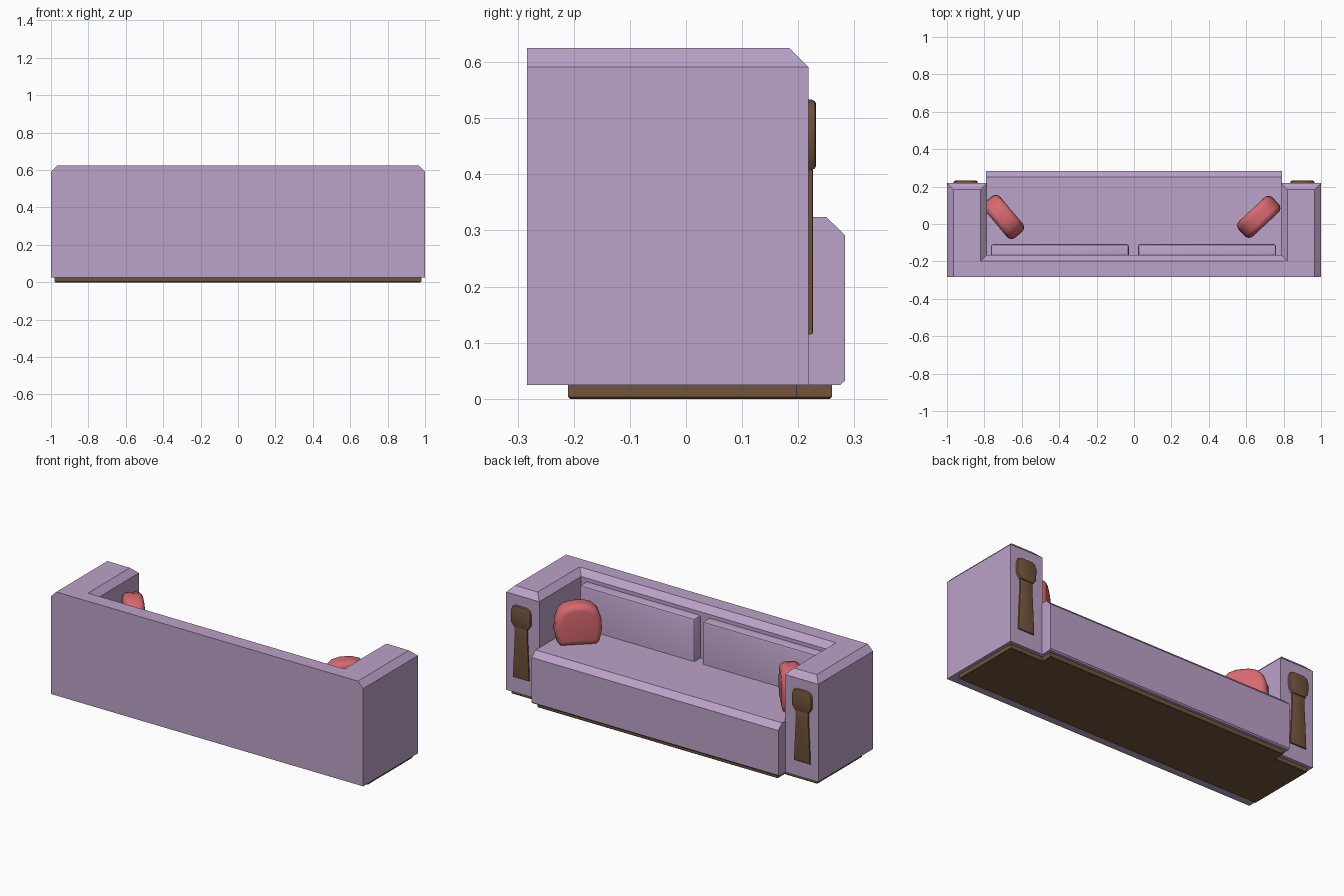
import bpy, bmesh, math
from mathutils import Matrix, Vector

if "Cube" in bpy.data.objects:
    bpy.data.objects.remove(bpy.data.objects["Cube"])


def material(name, rgb):
    m = bpy.data.materials.new(name)
    m.diffuse_color = (*rgb, 1)
    m.use_nodes = True
    m.node_tree.nodes["Principled BSDF"].inputs["Base Color"].default_value = m.diffuse_color
    return m


FABRIC = material("lilac fabric", (0.50, 0.36, 0.58))
WOOD = material("brown wood", (0.17, 0.09, 0.045))
RED = material("red fabric", (0.68, 0.14, 0.16))


def prism(name, pts, depth, mat, matrix=Matrix(), pick=None, bevel=0.0, seg=1):
    """Extrude an outline along local z, place it, then bevel the edges chosen by pick(a, b)."""
    bm = bmesh.new()
    face = bm.faces.new([bm.verts.new((x, y, 0)) for x, y in pts])
    ext = bmesh.ops.extrude_face_region(bm, geom=[face])
    top = [v for v in ext["geom"] if isinstance(v, bmesh.types.BMVert)]
    bmesh.ops.translate(bm, vec=(0, 0, depth), verts=top)
    bm.transform(matrix)
    bmesh.ops.recalc_face_normals(bm, faces=bm.faces)
    if pick:
        edges = [e for e in bm.edges if pick(e.verts[0].co, e.verts[1].co)]
        bmesh.ops.bevel(bm, geom=edges, offset=bevel, segments=seg, profile=0.5,
                        affect='EDGES', clamp_overlap=True)
    me = bpy.data.meshes.new(name)
    bm.to_mesh(me)
    bm.free()
    ob = bpy.data.objects.new(name, me)
    bpy.context.collection.objects.link(ob)
    me.materials.append(mat)
    bpy.context.view_layer.objects.active = ob
    ob.select_set(True)
    bpy.ops.object.shade_smooth_by_angle(angle=math.radians(40))
    ob.select_set(False)
    return ob


def lift(z):
    return Matrix.Translation((0, 0, z))


def mirrored(pts):
    return pts + [(-x, y) for x, y in reversed(pts)]


# U-shaped frame: back and both arms, top rim chamfered except along the rear
frame = mirrored([(1, -0.283), (1, 0.218), (0.787, 0.218), (0.787, -0.165)])
prism("back_and_arms", frame, 0.6, FABRIC, lift(0.025),
      lambda a, b: min(a.z, b.z) > 0.6 and max(a.y, b.y) > -0.28, 0.034)

# Seat: side profile with chamfered front edge, swept across the width
side = Matrix(((0, 0, 1, -0.79), (1, 0, 0, 0), (0, 1, 0, 0), (0, 0, 0, 1)))
prism("seat", [(-0.2, 0.025), (0.275, 0.025), (0.283, 0.032), (0.283, 0.292),
               (0.25, 0.324), (-0.2, 0.324)], 1.58, FABRIC, side)

# Back cushions
for label, x0 in (("left", -0.765), ("right", 0.022)):
    c = [(x0, -0.17), (x0 + 0.737, -0.17), (x0 + 0.737, -0.108), (x0, -0.108)]
    prism(f"back_cushion_{label}", c, 0.255, FABRIC, lift(0.315),
          lambda a, b: max(a.y, b.y) > -0.12 and max(a.z, b.z) > 0.5, 0.012, 2)

# Plinth following the T-shaped footprint
plinth = mirrored([(0.98, -0.21), (0.98, 0.197), (0.77, 0.197), (0.77, 0.26)])
prism("plinth", plinth, 0.028, WOOD, lift(0),
      lambda a, b: max(a.z, b.z) < 0.01, 0.003)

# Wooden trims on the arm ends
body = mirrored([(0.052, 0.115), (0.046, 0.25), (0.040, 0.36), (0.042, 0.43)])
head = mirrored([(0.042, 0.408), (0.062, 0.435), (0.064, 0.50), (0.054, 0.524), (0.035, 0.533)])
for label, s in (("left", -1), ("right", 1)):
    for part, pts, out, bev in (("body", body, 0.226, 0.003), ("head", head, 0.232, 0.008)):
        face = Matrix(((1, 0, 0, s * 0.9), (0, 0, 1, 0.212), (0, 1, 0, 0), (0, 0, 0, 1)))
        prism(f"arm_trim_{part}_{label}", pts, out - 0.212, WOOD, face,
              lambda a, b: min(a.y, b.y) > 0.215, bev, 2)

# Throw pillows, turned towards the corners
pillow = mirrored([(0.095, 0.0), (0.113, 0.02), (0.125, 0.08), (0.122, 0.14),
                   (0.105, 0.19), (0.075, 0.22), (0.03, 0.233)])
for label, x, y, ang in (("left", -0.697, 0.038, -50), ("right", 0.667, 0.038, 43)):
    stand = Matrix(((1, 0, 0, 0), (0, 0, 1, -0.055), (0, 1, 0, 0), (0, 0, 0, 1)))
    place = Matrix.Translation((x, y, 0.32)) @ Matrix.Rotation(math.radians(ang), 4, 'Z')
    inv = place.inverted()
    prism(f"pillow_{label}", pillow, 0.11, RED, place @ stand,
          lambda a, b: (inv @ a).y * (inv @ b).y > 0, 0.032, 4)
